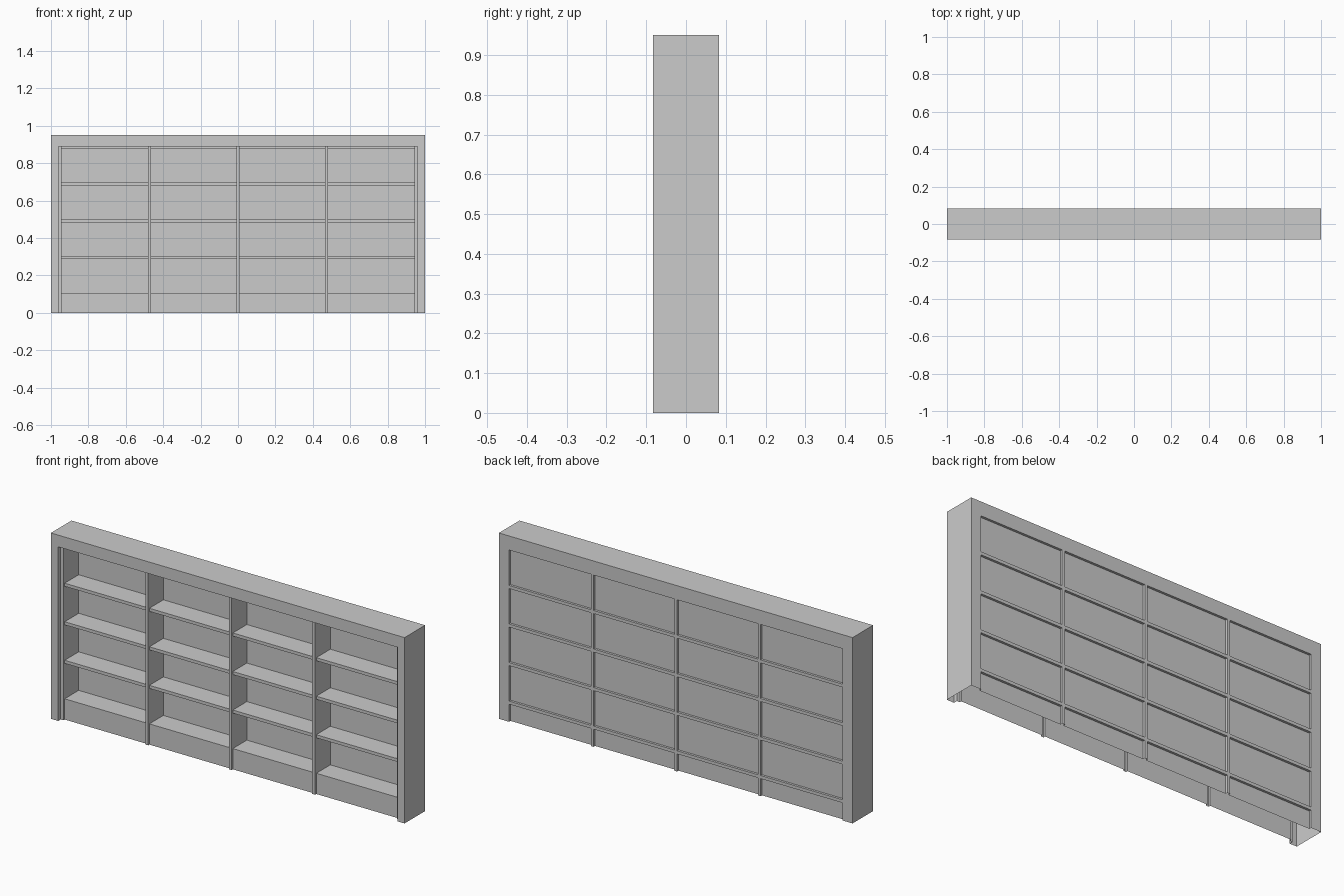
import bpy, bmesh
from mathutils import Vector

if "Cube" in bpy.data.objects:
    bpy.data.objects.remove(bpy.data.objects["Cube"])

W, H, D = 1.0, 0.95, 0.083            # half width, height, half depth
BAY = 0.943                           # half width of the shelved area
PITCH, BOARD = 0.197, 0.016           # shelf spacing, board thickness
DIVIDERS = [-0.472, 0.0, 0.472]

# Bays between uprights and openings between shelves
uprights = [-BAY - BOARD / 2] + DIVIDERS + [BAY + BOARD / 2]
bays = [(a + BOARD / 2, b - BOARD / 2) for a, b in zip(uprights, uprights[1:])]
tops = [0.09 + PITCH * i for i in range(5)]
cells = [(a + BOARD, b) for a, b in zip(tops, tops[1:])]


def inside(v, spans):
    return any(a < v < b for a, b in spans)


def front_depth(x, z):
    if abs(x) > BAY + BOARD or z > 0.89:
        return 0.0                    # outer surround
    if not inside(x, bays):
        return 0.02                   # uprights
    return 0.143 if inside(z, cells) else 0.03   # openings, shelf edges and plinth


def back_depth(x, z):
    return 0.012 if inside(x, bays) and inside(z, cells + [(0, tops[0])]) else 0.0


def add_face(bm, pts, normal):
    f = bm.faces.new([bm.verts.new(p) for p in pts])
    f.normal_update()
    if f.normal.dot(Vector(normal)) < 0:
        f.normal_flip()


def finish(name, bm):
    bmesh.ops.remove_doubles(bm, verts=bm.verts, dist=1e-5)
    me = bpy.data.meshes.new(name)
    bm.to_mesh(me)
    bm.free()
    bpy.context.collection.objects.link(bpy.data.objects.new(name, me))


def relief(name, side, depth, xs, zs):
    """Stepped panel: flat patches at given depths joined by step walls."""
    bm = bmesh.new()
    nx, nz = len(xs) - 1, len(zs) - 1
    d = [[depth((xs[i] + xs[i + 1]) / 2, (zs[k] + zs[k + 1]) / 2)
          for k in range(nz)] for i in range(nx)]
    y = lambda v: side * (D - v)
    for i in range(nx):
        for k in range(nz):
            x0, x1, z0, z1, a = xs[i], xs[i + 1], zs[k], zs[k + 1], d[i][k]
            add_face(bm, [(x0, y(a), z0), (x1, y(a), z0),
                          (x1, y(a), z1), (x0, y(a), z1)], (0, side, 0))
            if i + 1 < nx and d[i + 1][k] != a:
                b = d[i + 1][k]
                add_face(bm, [(x1, y(a), z0), (x1, y(b), z0), (x1, y(b), z1),
                              (x1, y(a), z1)], (-1 if a > b else 1, 0, 0))
            if k + 1 < nz and d[i][k + 1] != a:
                b = d[i][k + 1]
                add_face(bm, [(x0, y(a), z1), (x0, y(b), z1), (x1, y(b), z1),
                              (x1, y(a), z1)], (0, 0, -1 if a > b else 1))
    finish(name, bm)


# Front with shelves and uprights, back with recessed panels
xs = sorted([-W, W, -BAY - BOARD, BAY + BOARD] + [v for b in bays for v in b])
zs = sorted([0, tops[0], 0.89, H] + [v for c in cells for v in c])
relief("front_shelving", -1, front_depth, xs, zs)
relief("back_panelling", 1, back_depth, xs, zs)

# Outer case: two sides and the top, open underneath
bm = bmesh.new()
for s in (-1, 1):
    add_face(bm, [(s * W, -D, 0), (s * W, D, 0), (s * W, D, H), (s * W, -D, H)], (s, 0, 0))
add_face(bm, [(-W, -D, H), (W, -D, H), (W, D, H), (-W, D, H)], (0, 0, 1))
finish("outer_case", bm)
